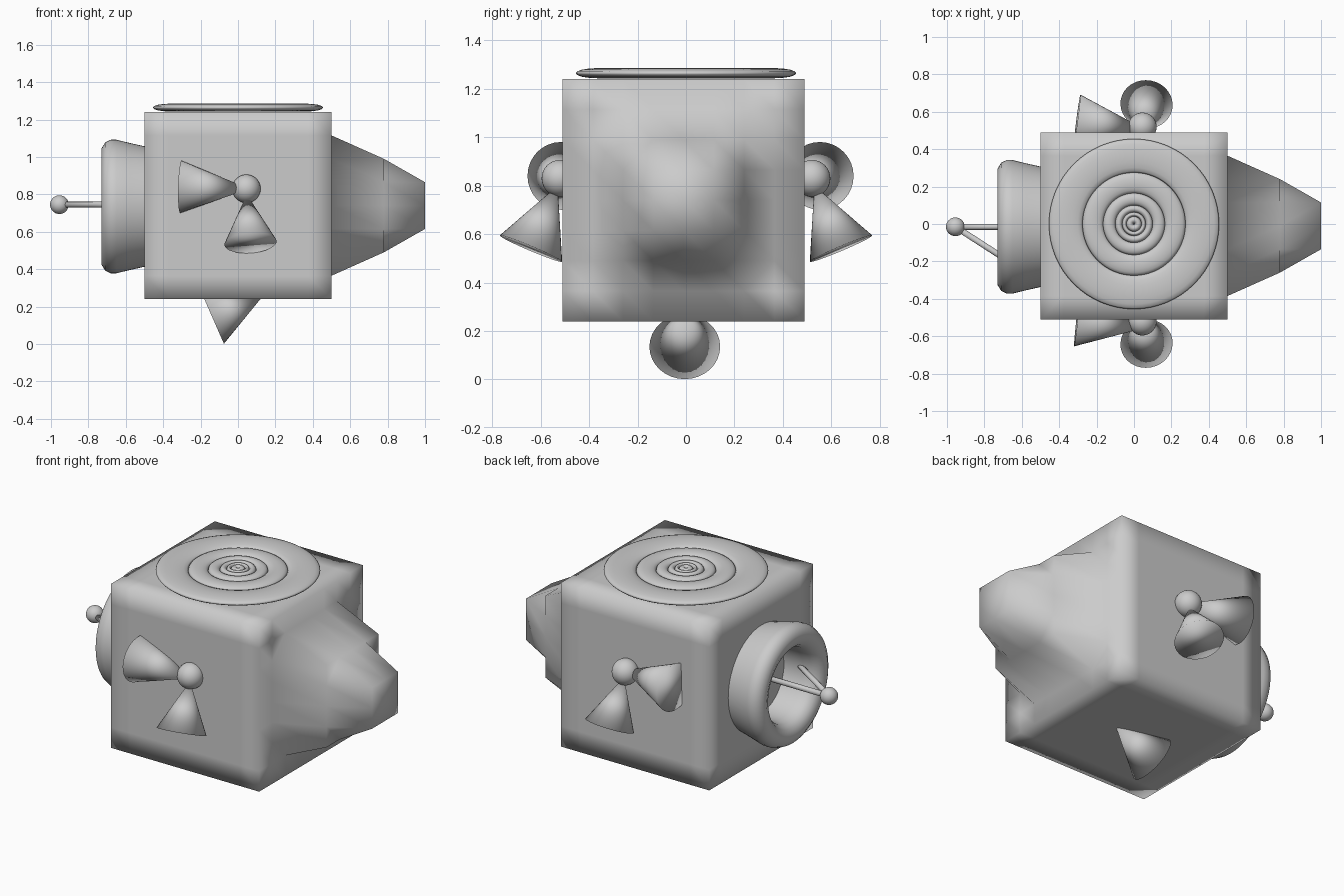
import bpy, bmesh, math
from mathutils import Vector

cube = bpy.data.objects.get("Cube")
if cube:
    bpy.data.objects.remove(cube, do_unlink=True)

grey = bpy.data.materials.new("plain_grey")
grey.use_nodes = True
grey.diffuse_color = (0.6, 0.6, 0.6, 1)
grey.node_tree.nodes["Principled BSDF"].inputs["Base Color"].default_value = (0.6, 0.6, 0.6, 1)


def finish(bm, name, location=(0, 0, 0)):
    """Turn a bmesh into a smooth shaded grey object."""
    bmesh.ops.recalc_face_normals(bm, faces=bm.faces)
    for f in bm.faces:
        f.smooth = True
    mesh = bpy.data.meshes.new(name)
    bm.to_mesh(mesh)
    bm.free()
    mesh.materials.append(grey)
    ob = bpy.data.objects.new(name, mesh)
    ob.location = location
    bpy.context.collection.objects.link(ob)
    return ob


def ball(name, centre, radius):
    bm = bmesh.new()
    bmesh.ops.create_uvsphere(bm, u_segments=32, v_segments=16, radius=radius)
    finish(bm, name, centre)


def cone(name, base, apex, r_base, r_apex=0.0, sides=32):
    """Capped cone or rod running from base to apex."""
    base, apex = Vector(base), Vector(apex)
    axis = apex - base
    bm = bmesh.new()
    bmesh.ops.create_cone(bm, cap_ends=True, segments=sides, radius1=r_base,
                          radius2=r_apex, depth=axis.length)
    if r_apex == 0:
        bmesh.ops.remove_doubles(bm, verts=bm.verts, dist=0.0001)
    ob = finish(bm, name, (base + apex) / 2)
    ob.rotation_mode = 'QUATERNION'
    ob.rotation_quaternion = axis.to_track_quat('Z', 'Y')


def revolve(name, profile, location, closed, steps=64):
    """Spin (radius, height) points around z."""
    bm = bmesh.new()
    vs = [bm.verts.new((r, 0, h)) for r, h in profile]
    pairs = list(zip(vs, vs[1:])) + ([(vs[-1], vs[0])] if closed else [])
    edges = [bm.edges.new(p) for p in pairs]
    bmesh.ops.spin(bm, geom=vs + edges, cent=(0, 0, 0), axis=(0, 0, 1),
                   angle=math.tau, steps=steps)
    bmesh.ops.remove_doubles(bm, verts=bm.verts, dist=0.0001)
    return finish(bm, name, location)


# Box body, with a stepped nose raised from the grid on its +x side
bm = bmesh.new()
bmesh.ops.create_cube(bm, size=1)
bmesh.ops.subdivide_edges(bm, edges=bm.edges[:], cuts=7, use_grid_fill=True)
CELL = 0.125
corners = []
for f in bm.faces:
    c = f.calc_center_median()
    if c.x > 0.499 and abs(abs(c.y) - abs(c.z)) < 0.01 and CELL < abs(c.y) < 3 * CELL:
        # the two vertices of equal height on the diagonal of a corner cell
        corners.append([v for v in f.verts if abs(abs(v.co.y) - abs(v.co.z)) > 0.01])
for v in bm.verts:
    if v.co.x > 0.499:
        ring = round(max(abs(v.co.y), abs(v.co.z)) / CELL)
        v.co.x += 0.5 if ring <= 1 else 0.28 if ring == 2 else 0
for pair in corners:
    bmesh.ops.connect_verts(bm, verts=pair)
finish(bm, "body_with_nose", (0, -0.01, 0.74))

# Flattened concentric rings on the roof
radii = [0.455, 0.275, 0.165, 0.1, 0.063, 0.04]
for i, outer in enumerate(radii):
    inner = radii[i + 1] if i + 1 < len(radii) else 0.004
    mid, half = (outer + inner) / 2, (outer - inner) / 2
    prof = [(mid + half * math.cos(a * math.tau / 16), 0.021 * math.sin(a * math.tau / 16))
            for a in range(16)]
    revolve("roof_ring_%d" % (i + 1), prof, (0, 0, 1.264), True)

# Round hollow collar on the -x side
collar = revolve("side_collar", [
    (0.322, 0.0), (0.34, 0.08), (0.357, 0.15), (0.357, 0.18), (0.343, 0.21), (0.31, 0.23),
    (0.28, 0.23), (0.245, 0.215), (0.222, 0.18), (0.215, 0.13), (0.215, 0.0)],
    (-0.5, -0.015, 0.735), False)
collar.rotation_euler = (0, -math.pi / 2, 0)

# Antenna knob on two rods
knob = (-0.955, -0.015, 0.745)
ball("antenna_knob", knob, 0.05)
cone("antenna_rod_straight", (-0.49, -0.015, 0.745), knob, 0.016, 0.016, 12)
cone("antenna_rod_slanted", (-0.49, -0.315, 0.745), knob, 0.016, 0.016, 12)

# Ball with two cones on the front and on the back
for side, s, y_apex, y_base in (("front", -1, 0.555, 0.515), ("back", 1, 0.505, 0.553)):
    ball(side + "_joint", (0.045, s * 0.52, 0.83), 0.076)
    cone(side + "_cone_sideways", (-0.305, s * y_base, 0.84), (0.06, s * y_apex, 0.83), 0.14)
    cone(side + "_cone_down", (0.067, s * 0.64, 0.54), (0.047, s * 0.53, 0.8), 0.14)

# Cone under the box
cone("bottom_cone", (-0.134, -0.005, 0.135), (0.128, -0.005, 0.25), 0.146)
